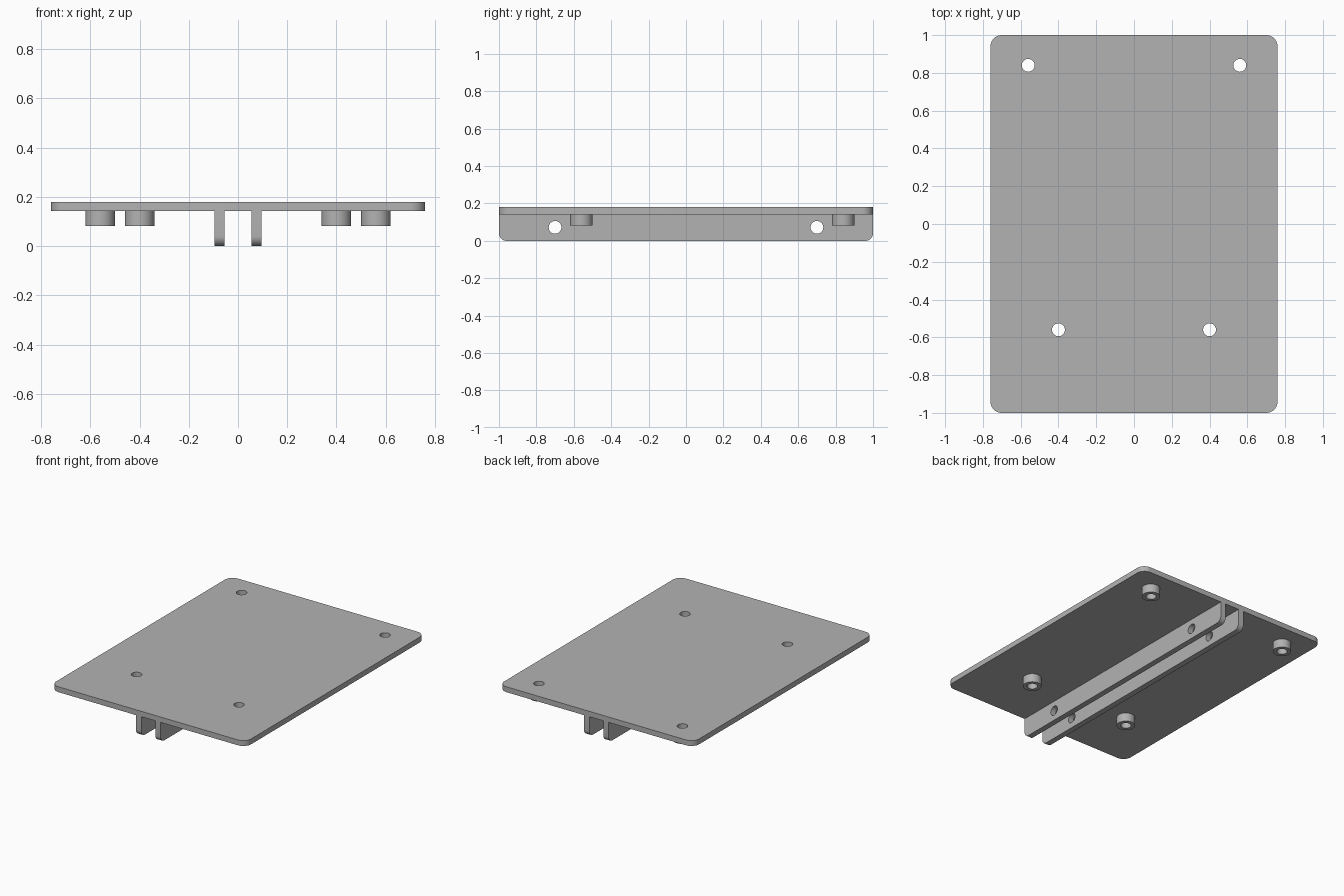
import bpy
import bmesh
from math import cos, sin, pi
from mathutils import Matrix

if "Cube" in bpy.data.objects:
    bpy.data.objects.remove(bpy.data.objects["Cube"], do_unlink=True)

grey = bpy.data.materials.new("matte grey")
grey.use_nodes = True
grey.diffuse_color = (0.45, 0.45, 0.45, 1)
grey.node_tree.nodes["Principled BSDF"].inputs["Base Color"].default_value = grey.diffuse_color

PLATE_TOP, PLATE_BOTTOM, BOSS_BOTTOM = 0.18, 0.142, 0.081
HOLE_RADIUS = 0.034
RAIL_INNER, RAIL_OUTER = 0.055, 0.096


def arc(cx, cy, radius, start, sweep, steps):
    """Points along an arc."""
    angles = [start + sweep * i / steps for i in range(steps + 1)]
    return [(cx + radius * cos(a), cy + radius * sin(a)) for a in angles]


def circle(cx, cy, radius, steps=48):
    return arc(cx, cy, radius, 0, 2 * pi, steps)[:-1]


def rounded_rect(x0, y0, x1, y1, low_radius, high_radius):
    """Rectangle outline; a zero radius leaves the corner square."""
    corners = [(x1, y1, -1, -1, high_radius, 0), (x0, y1, 1, -1, high_radius, 1),
               (x0, y0, 1, 1, low_radius, 2), (x1, y0, -1, 1, low_radius, 3)]
    points = []
    for x, y, sx, sy, r, quarter in corners:
        if r:
            points += arc(x + sx * r, y + sy * r, r, quarter * pi / 2, pi / 2, 10)
        else:
            points.append((x, y))
    return points


def extruded(name, loops, thickness, matrix):
    """Solid from an outline and its holes, centred on its own plane."""
    curve = bpy.data.curves.new(name + "_profile", "CURVE")
    curve.dimensions = "2D"
    curve.fill_mode = "BOTH"
    curve.extrude = thickness / 2
    for loop in loops:
        spline = curve.splines.new("POLY")
        spline.points.add(len(loop) - 1)
        for point, (x, y) in zip(spline.points, loop):
            point.co = (x, y, 0, 1)
        spline.use_cyclic_u = True
    helper = bpy.data.objects.new(name + "_profile", curve)
    mesh = bpy.data.meshes.new_from_object(helper)
    bpy.data.objects.remove(helper)
    bpy.data.curves.remove(curve)

    bm = bmesh.new()
    bm.from_mesh(mesh)
    bmesh.ops.remove_doubles(bm, verts=bm.verts, dist=0.00005)
    bmesh.ops.transform(bm, matrix=matrix, verts=bm.verts)
    bmesh.ops.recalc_face_normals(bm, faces=bm.faces)
    bm.to_mesh(mesh)
    bm.free()
    mesh.name = name
    mesh.materials.clear()
    mesh.materials.append(grey)
    obj = bpy.data.objects.new(name, mesh)
    bpy.context.collection.objects.link(obj)
    bpy.ops.object.select_all(action="DESELECT")
    obj.select_set(True)
    bpy.context.view_layer.objects.active = obj
    bpy.ops.object.shade_smooth_by_angle(angle=pi / 6)


# Mounting points: wide pair at the back, narrow pair toward the front
mounts = [(side * x, y) for x, y in ((0.56, 0.84), (0.4, -0.56)) for side in (-1, 1)]

# Top plate with rounded corners and four through holes
plate_loops = [rounded_rect(-0.76, -1, 0.76, 1, 0.06, 0.06)]
plate_loops += [circle(x, y, HOLE_RADIUS) for x, y in mounts]
extruded("top_plate", plate_loops, PLATE_TOP - PLATE_BOTTOM,
         Matrix.Translation((0, 0, (PLATE_TOP + PLATE_BOTTOM) / 2)))

# Hollow round bosses under the holes
for x, y in mounts:
    name = ("back" if y > 0 else "front") + ("_left" if x > 0 else "_right") + "_boss"
    extruded(name, [circle(0, 0, 0.06), circle(0, 0, HOLE_RADIUS)],
             PLATE_BOTTOM - BOSS_BOTTOM,
             Matrix.Translation((x, y, (PLATE_BOTTOM + BOSS_BOTTOM) / 2)))

# Twin lengthwise rails, drilled sideways; profile plane (x, y) turns to (y, z)
upright = Matrix(((0, 0, 1, 0), (1, 0, 0, 0), (0, 1, 0, 0), (0, 0, 0, 1)))
rail_loops = [rounded_rect(-1, 0, 1, PLATE_BOTTOM, 0.04, 0)]
rail_loops += [circle(y, 0.072, HOLE_RADIUS) for y in (-0.7, 0.7)]
for side, label in ((1, "left"), (-1, "right")):
    middle = side * (RAIL_INNER + RAIL_OUTER) / 2
    extruded(label + "_rail", rail_loops, RAIL_OUTER - RAIL_INNER,
             Matrix.Translation((middle, 0, 0)) @ upright)
